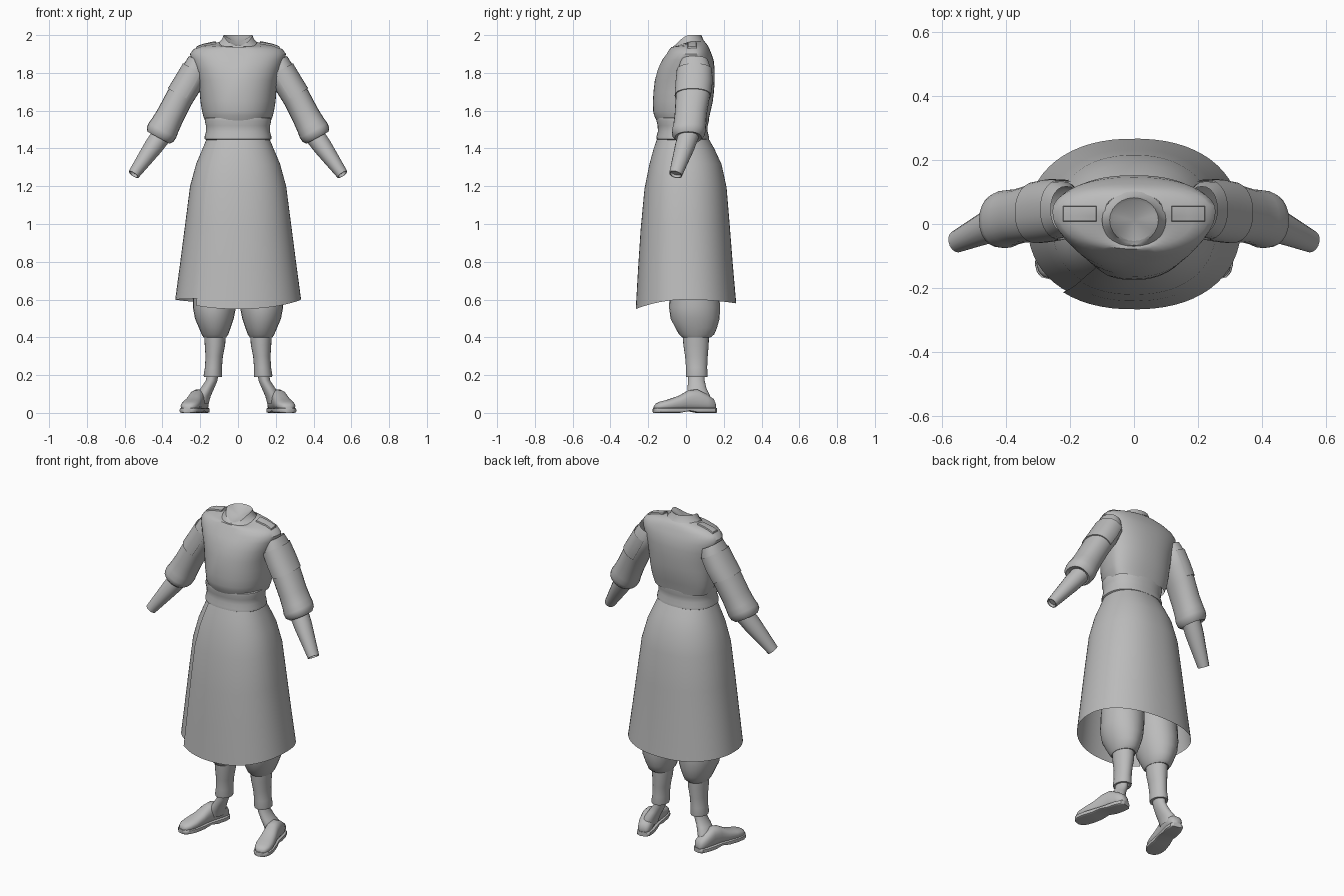
import bpy, math
from mathutils import Vector
from mathutils.bvhtree import BVHTree

if "Cube" in bpy.data.objects:
    bpy.data.objects.remove(bpy.data.objects["Cube"])

cloth = bpy.data.materials.new("plain grey")
cloth.diffuse_color = (0.5, 0.5, 0.5, 1)
cloth.use_nodes = True
cloth.node_tree.nodes["Principled BSDF"].inputs["Base Color"].default_value = cloth.diffuse_color
X, Y, Z = Vector((1, 0, 0)), Vector((0, 1, 0)), Vector((0, 0, 1))


def make(name, verts, faces, angle=40):
    me = bpy.data.meshes.new(name)
    me.from_pydata(verts, [], faces)
    me.materials.append(cloth)
    ob = bpy.data.objects.new(name, me)
    bpy.context.collection.objects.link(ob)
    bpy.ops.object.select_all(action='DESELECT')
    ob.select_set(True)
    bpy.context.view_layer.objects.active = ob
    bpy.ops.object.mode_set(mode='EDIT')
    bpy.ops.mesh.select_all(action='SELECT')
    bpy.ops.mesh.normals_make_consistent(inside=False)
    bpy.ops.object.mode_set(mode='OBJECT')
    bpy.ops.object.shade_smooth_by_angle(angle=math.radians(angle))
    return ob


def skin(name, rings, closed=True, cap0=False, cap1=False, angle=40):
    """Bridge equal-length rings of points into a surface."""
    n = len(rings[0])
    faces = []
    for r in range(len(rings) - 1):
        for i in range(n if closed else n - 1):
            j = (i + 1) % n
            faces.append((r * n + i, r * n + j, (r + 1) * n + j, (r + 1) * n + i))
    if cap0:
        faces.append(tuple(range(n))[::-1])
    if cap1:
        faces.append(tuple(range((len(rings) - 1) * n, len(rings) * n)))
    return make(name, [p for ring in rings for p in ring], faces, angle)


def power(v, n):
    return math.copysign(abs(v) ** (2 / n), v)


def oval(c, u, v, ru, rv, n=2.0, seg=24, a0=0.0, a1=None):
    """Superellipse ring, or an arc of one when a1 is given."""
    span = math.tau if a1 is None else a1 - a0
    cnt = seg if a1 is None else seg + 1
    pts = []
    for i in range(cnt):
        a = a0 + span * i / seg
        pts.append(Vector(c) + u * ru * power(math.cos(a), n) + v * rv * power(math.sin(a), n))
    return pts


def body_ring(z, hw, yf, yb, yc, n=2.2, seg=48, tilt=0.0):
    """Horizontal ring whose front and back depths differ."""
    pts = []
    for i in range(seg):
        a = math.tau * i / seg
        s = power(math.sin(a), n)
        y = yc + s * ((yb - yc) if s > 0 else (yc - yf))
        pts.append(Vector((hw * power(math.cos(a), n), y, z - tilt * max(0, -s))))
    return pts


# Tunic body, with a soft diagonal wrap fold across the chest
profile = [(1.54, .172, -.145, .118, 0), (1.575, .185, -.162, .125, 0), (1.6, .191, -.167, .131, 0),
           (1.65, .199, -.168, .142, 0), (1.70, .203, -.165, .148, 0), (1.76, .212, -.158, .152, 0),
           (1.82, .230, -.143, .152, 0), (1.87, .247, -.12, .146, 0), (1.90, .254, -.10, .135, 0),
           (1.925, .236, -.086, .125, 0), (1.945, .19, -.078, .115, .008),
           (1.958, .13, -.07, .105, .02), (1.965, .09, -.062, .095, .033)]
rings = [body_ring(z, w, f, b, .04, tilt=t) for z, w, f, b, t in profile]
for ring in rings:
    for p in ring:
        if p.y < 0 and p.z < 1.93:
            side = (p.x - (-.13 + (p.z - 1.6) * .58)) / .03
            p.y -= .007 * max(0, min(1, side + .5)) * min(1, -p.y / .08)
tunic = skin("tunic", rings)

# Stand collar with a V notch, and the sunken neck cap
base = body_ring(1.962, .1, -.078, .102, .012, 2, 24, .035)
mid = body_ring(1.978, .085, -.066, .09, .012, 2, 24, .036)
top = body_ring(2.0, .076, -.06, .082, .012, 2, 24)
inner = body_ring(1.995, .068, -.053, .075, .012, 2, 24)
for ring, drop in ((top, .058), (inner, .058)):
    for p in ring:
        p.z -= drop * max(0, (.012 - p.y) / .072) ** 1.5
skin("collar", [base, mid, top, inner])
make("neck_cap", inner + [Vector((0, .012, 1.955))], [(i, (i + 1) % 24, 24) for i in range(24)])

# Waist sash
sash = [(1.565, .165), (1.56, .175), (1.545, .176), (1.52, .170), (1.49, .169), (1.465, .176),
        (1.45, .177), (1.443, .165)]
skin("sash", [body_ring(z, w, -w + .02, w - .055, -.02, 2.3) for z, w in sash])

# Wrap skirt: an open spiral sheet, the starting edge lying over the end
skirt = [(1.455, .165, -.152, .118), (1.40, .188, -.172, .15), (1.32, .222, -.195, .188),
         (1.2, .255, -.22, .215), (1.0, .281, -.24, .232), (.8, .307, -.254, .248), (.6, .334, -.266, .266)]
start, seg = math.radians(231), 64
rings = []
for z, w, f, b in skirt:
    k, ring = (1.455 - z) / .855, []
    yc = -.02 * (1 - k)
    for i in range(seg + 1):
        t = i / seg
        a = start + t * math.radians(375)
        c, s = power(math.cos(a), 2.25), power(math.sin(a), 2.25)
        shrink = 1 - .035 * max(0, t - .8) / .2
        hem = -.05 * s * s if s < 0 else -.02 * s * s
        hem += .05 * max(0, t - .85) / .15
        y = yc + s * ((b - yc) if s > 0 else (yc - f))
        ring.append(Vector((w * c * shrink, y * shrink, z + hem * k)))
    rings.append(ring)
skin("wrap_skirt", rings, closed=False)

# Sleeve sections: distance along arm, sideways shift, half width, y centre, half depth
sleeve = [(-.05, 0, .055, .045, .072), (0, -.012, .07, .045, .088), (.08, -.012, .073, .042, .092),
          (.17, -.007, .073, .035, .09), (.27, -.009, .074, .025, .085), (.33, -.01, .078, .02, .087),
          (.365, -.01, .083, .015, .09), (.39, -.01, .08, .012, .086), (.408, -.01, .066, .012, .07),
          (.4, -.01, .045, .012, .05)]
# Bloomer and boot sections: z, x centre, half width, y centre, half depth
bloomer = [(.85, .115, .1, .04, .11), (.65, .12, .118, .045, .13), (.56, .125, .114, .045, .135),
           (.5, .125, .103, .048, .13), (.45, .123, .084, .054, .11), (.415, .122, .07, .056, .093),
           (.4, .122, .06, .055, .075), (.405, .122, .045, .055, .055)]
shaft = [(.42, .122, .058, .052, .07), (.36, .122, .054, .053, .067), (.3, .126, .046, .055, .06),
         (.24, .13, .045, .056, .056), (.2, .133, .049, .057, .058), (.19, .133, .047, .057, .056),
         (.192, .133, .03, .057, .042)]
ankle = [(.21, .133, .03, .055, .043), (.17, .14, .031, .055, .044), (.13, .162, .036, .058, .05),
         (.09, .184, .04, .068, .06), (.05, .195, .04, .075, .06)]
# Foot sections: distance from heel, half width, top height
foot = [(0, .018, .05), (.012, .034, .075), (.05, .042, .1), (.1, .042, .125), (.15, .041, .118),
        (.2, .046, .09), (.26, .05, .07), (.3, .045, .06), (.322, .032, .05), (.333, .016, .038)]

bvh = BVHTree.FromObject(tunic, bpy.context.evaluated_depsgraph_get())

for sx, tag in ((1, "left"), (-1, "right")):
    M = Vector((sx, 1, 1))
    axis, perp = Vector((.478 * sx, 0, -.878)), Vector((.878 * sx, 0, .478))
    shoulder = Vector((.235 * sx, 0, 1.82))

    def arm(secs, grow=0.0, **kw):
        return [oval(shoulder + axis * t + perp * p + Y * y, perp, Y, ru + grow, rv + grow, 2.2, **kw)
                for t, p, ru, y, rv in secs]

    skin(tag + "_sleeve", arm(sleeve))
    # Raised patch over the outer upper sleeve
    patch = [(.0, -.012, .07, .045, .088), (.08, -.012, .073, .042, .092), (.155, -.008, .073, .036, .09)]
    arc = dict(a0=-1.95, a1=1.95)
    skin(tag + "_sleeve_patch", arm(patch, .006, **arc) + arm(patch[-1:], -.002, **arc), closed=False)

    # Forearm, closed by a shallow hollow at the wrist
    elbow, wrist = Vector((.39 * sx, .02, 1.49)), Vector((.553 * sx, -.055, 1.262))
    d = (wrist - elbow).normalized()
    u = d.cross(Y).normalized()
    v = u.cross(d)
    prof = [(0, .054, .056), (.35, .05, .053), (.7, .04, .043), (1, .031, .035), (1, .026, .03), (.95, .024, .028)]
    skin(tag + "_forearm", [oval(elbow.lerp(wrist, t), u, v, a, b, seg=16) for t, a, b in prof], cap1=True)

    # Bloomers, boot shaft and ankle
    for part, secs in (("bloomer", bloomer), ("boot_shaft", shaft), ("boot_ankle", ankle)):
        skin(f"{tag}_{part}", [oval((x * sx, y, z), X, Y, rx, ry) for z, x, rx, y, ry in secs])

    # Boot foot and sole, turned outward
    heel, d = Vector((.185 * sx, .155, 0)), Vector((.25 * sx, -.968, 0))
    u = d.cross(Z).normalized()
    skin(tag + "_boot_foot", [oval(heel + d * s + Z * (h + .012) / 2, u, Z, w, (h - .012) / 2, 2.4)
                              for s, w, h in foot], cap0=True, cap1=True, angle=50)
    rings = []
    for s, w, h in foot:
        low = .01 if .12 < s < .18 else 0
        rings.append(oval(heel + d * (s * 1.02 - .003) + Z * (low + .026) / 2, u, Z, w + .005,
                          (.026 - low) / 2, 6, 16))
    skin(tag + "_boot_sole", rings, cap0=True, cap1=True)

    # Shoulder tab draped on the tunic
    def tab(x0, x1, y0, y1, lift):
        pts = []
        for i in range(7):
            for j in range(4):
                x, y = sx * (x0 + (x1 - x0) * i / 6), y0 + (y1 - y0) * j / 3
                hit = bvh.ray_cast(Vector((x, y, 3)), -Z)[0]
                pts.append(Vector((x, y, (hit.z if hit else 1.94) + lift)))
        return pts
    upper, lower = tab(.118, .22, .01, .054, .008), tab(.116, .222, .008, .056, -.002)
    quads = [(i * 4 + j, i * 4 + j + 1, i * 4 + j + 5, i * 4 + j + 4) for i in range(6) for j in range(3)]
    edge = [0, 1, 2, 3] + [i * 4 + 3 for i in range(1, 7)] + [26, 25, 24] + [i * 4 for i in range(5, 0, -1)]
    walls = [(a, b, b + 28, a + 28) for a, b in zip(edge, edge[1:] + edge[:1])]
    make(tag + "_shoulder_tab", upper + lower, quads + walls)
